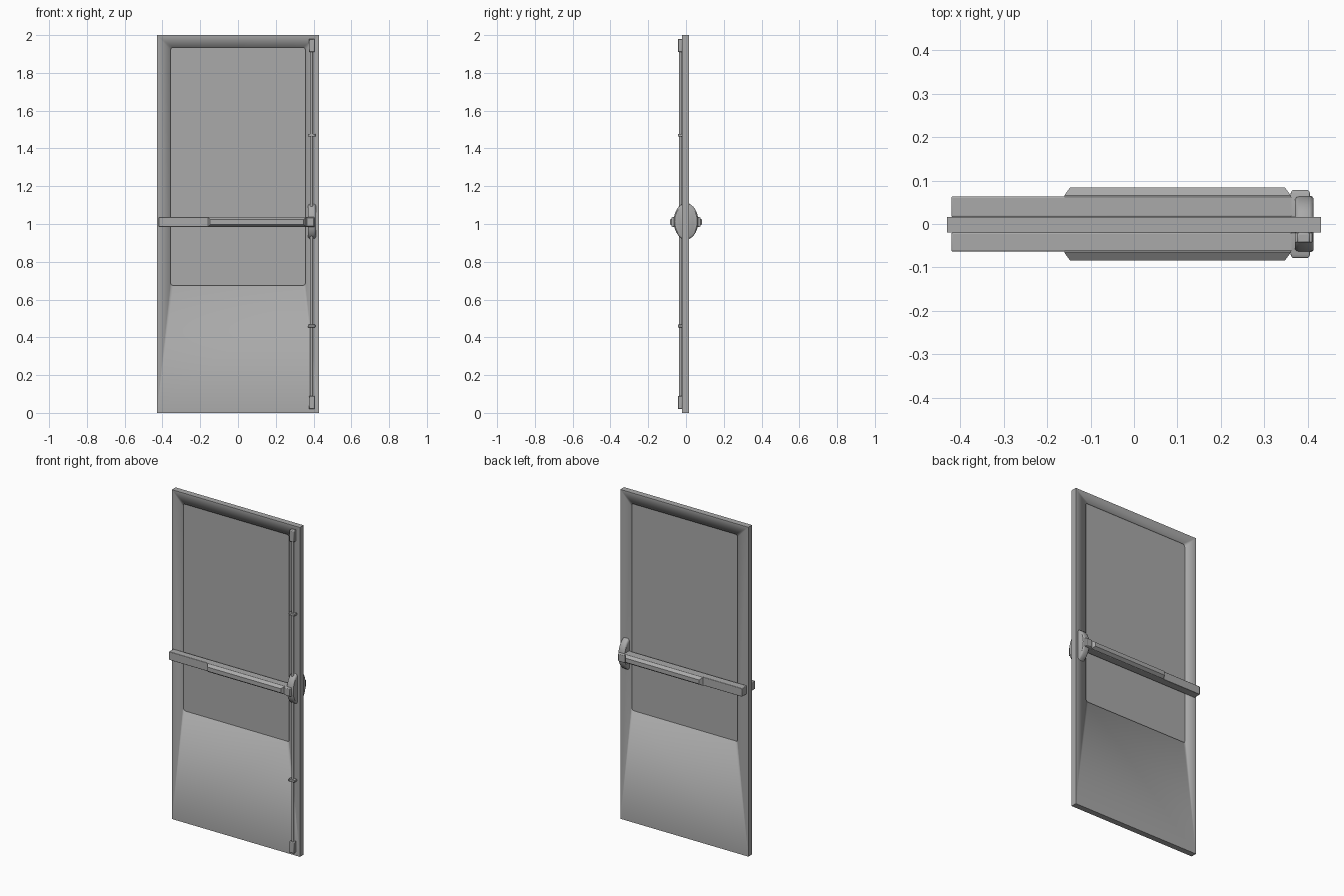
import bpy, bmesh, math
from mathutils import Vector

cube = bpy.data.objects.get("Cube")
if cube:
    bpy.data.objects.remove(cube, do_unlink=True)

grey = bpy.data.materials.new("satin grey")
grey.use_nodes = True
GREY = (0.4, 0.4, 0.4, 1)
grey.diffuse_color = GREY
grey.node_tree.nodes["Principled BSDF"].inputs["Base Color"].default_value = GREY


def finish(name, bm, bevel=0, segments=2, smooth=True):
    """Turn a bmesh into an object with optional rounded edges."""
    bmesh.ops.recalc_face_normals(bm, faces=bm.faces)
    mesh = bpy.data.meshes.new(name)
    bm.to_mesh(mesh)
    bm.free()
    mesh.materials.append(grey)
    ob = bpy.data.objects.new(name, mesh)
    bpy.context.collection.objects.link(ob)
    if bevel:
        mod = ob.modifiers.new("Rounded edges", 'BEVEL')
        mod.width, mod.segments = bevel, segments
        mod.limit_method, mod.angle_limit = 'ANGLE', math.radians(40)
    if smooth:
        bpy.ops.object.select_all(action='DESELECT')
        ob.select_set(True)
        bpy.context.view_layer.objects.active = ob
        bpy.ops.object.shade_smooth_by_angle(angle=math.radians(35))
    return ob


def loft(name, loops, **kw):
    """Skin a list of equal-length point loops and cap both ends."""
    bm = bmesh.new()
    rings = [[bm.verts.new(p) for p in loop] for loop in loops]
    n = len(rings[0])
    for a, b in zip(rings, rings[1:]):
        for i in range(n):
            j = (i + 1) % n
            bm.faces.new((a[i], a[j], b[j], b[i]))
    bm.faces.new(rings[0])
    bm.faces.new(rings[-1])
    return finish(name, bm, **kw)


def rect(x0, x1, z0, z1, y, inset=0):
    x0, x1, z0, z1 = x0 + inset, x1 - inset, z0 + inset, z1 - inset
    return [(x0, y, z0), (x1, y, z0), (x1, y, z1), (x0, y, z1)]


def box(name, x0, x1, y0, y1, z0, z1, **kw):
    return loft(name, [rect(x0, x1, z0, z1, y0), rect(x0, x1, z0, z1, y1)], **kw)


# Door leaf with a shallow rounded window recess on each face
HALF_W, HEIGHT, FRONT, BACK = 0.43, 2.0, -0.02, 0.016
WIN_X, WIN_Z0, WIN_Z1, RADIUS, RECESS, ARC = 0.357, 0.675, 1.935, 0.015, 0.008, 4


def window_loop(y):
    corners = ((-1, WIN_Z0 + RADIUS, 180), (1, WIN_Z0 + RADIUS, 270),
               (1, WIN_Z1 - RADIUS, 0), (-1, WIN_Z1 - RADIUS, 90))
    points = []
    for sx, cz, start in corners:
        for k in range(ARC + 1):
            a = math.radians(start + 90 * k / ARC)
            points.append((sx * (WIN_X - RADIUS) + RADIUS * math.cos(a), y,
                           cz + RADIUS * math.sin(a)))
    return points


bm = bmesh.new()
outers, sharp = [], []
for y, step in ((FRONT, RECESS), (BACK, -RECESS)):
    outer = [bm.verts.new(p) for p in rect(-HALF_W, HALF_W, 0, HEIGHT, y)]
    rim = [bm.verts.new(p) for p in window_loop(y)]
    floor = [bm.verts.new(p) for p in window_loop(y + step)]
    n, per = len(rim), ARC + 1
    for c in range(4):
        nxt = (c + 1) % 4
        for k in range(ARC):
            bm.faces.new((outer[c], rim[c * per + k + 1], rim[c * per + k]))
        bm.faces.new((outer[c], outer[nxt], rim[nxt * per], rim[c * per + ARC]))
    for i in range(n):
        j = (i + 1) % n
        bm.faces.new((rim[i], rim[j], floor[j], floor[i]))
    sharp += bm.faces.new(floor).edges
    outers.append(outer)
for i in range(4):
    j = (i + 1) % 4
    side = bm.faces.new((outers[0][i], outers[0][j], outers[1][j], outers[1][i]))
    sharp += side.edges
for f in bm.faces:
    f.smooth = True
for e in sharp:
    e.smooth = False
finish("door_leaf", bm, smooth=False)

# Exit bars on both faces
BAR_Z0, BAR_Z1 = 0.985, 1.036
for side, s, surface in (("front", -1, -FRONT), ("back", 1, BACK)):
    sy = lambda d: s * d
    box(f"{side}_bar_housing", -0.42, 0.365, sy(surface), sy(0.063),
        BAR_Z0, BAR_Z1, bevel=0.003)
    # Raised push pad with sloping edges
    loft(f"{side}_push_pad",
         [rect(-0.16, 0.36, BAR_Z0, BAR_Z1, sy(0.062)),
          rect(-0.16, 0.36, BAR_Z0, BAR_Z1, sy(0.066)),
          rect(-0.16, 0.36, BAR_Z0, BAR_Z1, sy(0.084), 0.013)])
    # Block at the latch end of the bar
    loft(f"{side}_bar_end_block",
         [rect(0.36, 0.405, BAR_Z0, BAR_Z1, sy(surface)),
          rect(0.36, 0.405, BAR_Z0, BAR_Z1, sy(0.07)),
          rect(0.36, 0.405, BAR_Z0, BAR_Z1, sy(0.078), 0.004)], bevel=0.002)
    # Domed latch case
    dome = []
    for k in range(21):
        a = math.pi * (k / 20 - 0.5)
        dome.append((max(surface, 0.065 * math.cos(a)), 1.014 + 0.096 * math.sin(a)))
    dome = [(surface - 0.002, dome[0][1])] + dome + [(surface - 0.002, dome[-1][1])]
    dome = [p for i, p in enumerate(dome)
            if i == 0 or (Vector(p) - Vector(dome[i - 1])).length > 0.001]
    loft(f"{side}_latch_case",
         [[(x, sy(d), 1.014 + (z - 1.014) * f) if d < surface else
           (x, sy(surface + (d - surface) * f), 1.014 + (z - 1.014) * f)
           for d, z in dome]
          for x, f in ((0.37, 0.88), (0.374, 0.97), (0.379, 1),
                       (0.404, 1), (0.409, 0.97), (0.413, 0.88))])

# Vertical rod on the front face
bm = bmesh.new()
bmesh.ops.create_cone(bm, cap_ends=True, segments=16, radius1=0.008, radius2=0.008, depth=1.92)
bmesh.ops.translate(bm, verts=bm.verts, vec=(0.389, -0.03, 1.0))
finish("vertical_rod", bm)

# Rod guides and the end latches
for name, z in (("upper", 1.47), ("lower", 0.46)):
    box(f"{name}_rod_guide", 0.37, 0.41, -0.043, FRONT, z - 0.007, z + 0.007, bevel=0.002)
for name, z0, z1 in (("top", 1.91, 1.98), ("bottom", 0.02, 0.09)):
    box(f"{name}_rod_latch", 0.375, 0.405, -0.043, FRONT, z0, z1, bevel=0.004)
